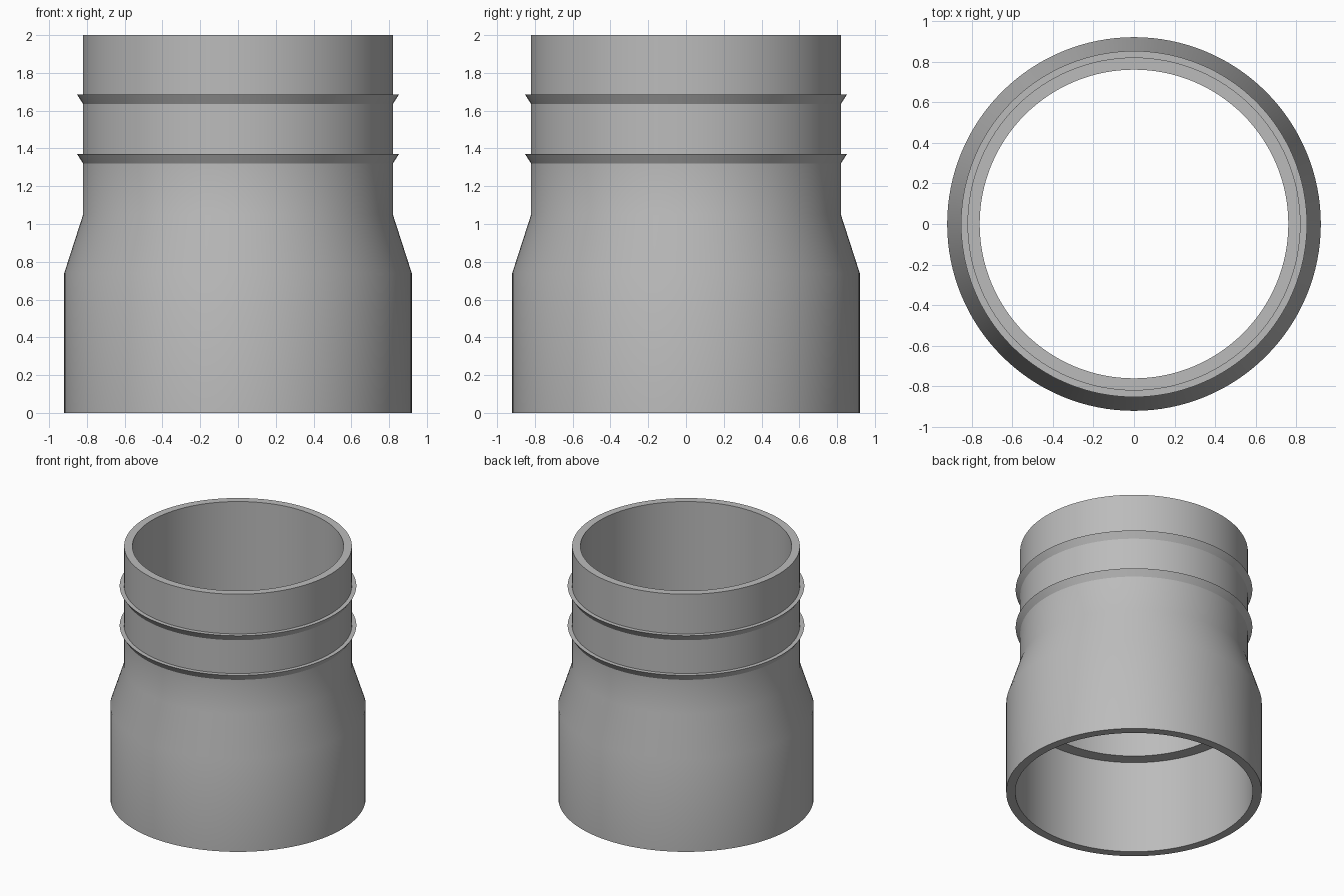
import bpy
import bmesh
import math

if "Cube" in bpy.data.objects:
    bpy.data.objects.remove(bpy.data.objects["Cube"], do_unlink=True)

SEGMENTS = 128

# Single grey plastic
grey = bpy.data.materials.new("grey_plastic")
grey.use_nodes = True
colour = (0.5, 0.5, 0.5, 1.0)
grey.diffuse_color = colour
grey.node_tree.nodes["Principled BSDF"].inputs["Base Color"].default_value = colour


def lathe(name, profile):
    """Spin a closed (radius, height) profile around the z axis."""
    bm = bmesh.new()
    verts = [bm.verts.new((r, 0, z)) for r, z in profile]
    edges = [bm.edges.new((v, verts[i - 1])) for i, v in enumerate(verts)]
    bmesh.ops.spin(bm, geom=verts + edges, cent=(0, 0, 0), axis=(0, 0, 1),
                   angle=math.tau, steps=SEGMENTS, use_merge=True)
    bmesh.ops.remove_doubles(bm, verts=bm.verts, dist=0.0001)
    bmesh.ops.recalc_face_normals(bm, faces=bm.faces)
    mesh = bpy.data.meshes.new(name)
    bm.to_mesh(mesh)
    bm.free()
    mesh.materials.append(grey)
    obj = bpy.data.objects.new(name, mesh)
    bpy.context.collection.objects.link(obj)
    bpy.ops.object.select_all(action="DESELECT")
    obj.select_set(True)
    bpy.context.view_layer.objects.active = obj
    bpy.ops.object.shade_smooth_by_angle(angle=math.radians(30))
    return obj


NECK, BORE = 0.82, 0.76
SOCKET, SOCKET_BORE = 0.92, 0.855
SHOULDER, TOP = 0.74, 2.0

# Hollow body: wide socket, tapered shoulder and neck, with sealing barbs
# that are flat on top and sloped beneath
profile = [(SOCKET_BORE, 0), (SOCKET, 0), (SOCKET, SHOULDER), (NECK, 1.05)]
for barb_top in (1.37, 1.685):
    profile += [(NECK, barb_top - 0.05), (0.852, barb_top), (NECK, barb_top)]
# Straight upper bore ends on a flat ledge above the socket
profile += [(NECK, TOP), (BORE, TOP), (BORE, SHOULDER), (SOCKET_BORE, SHOULDER)]
lathe("pipe_adapter", profile)
